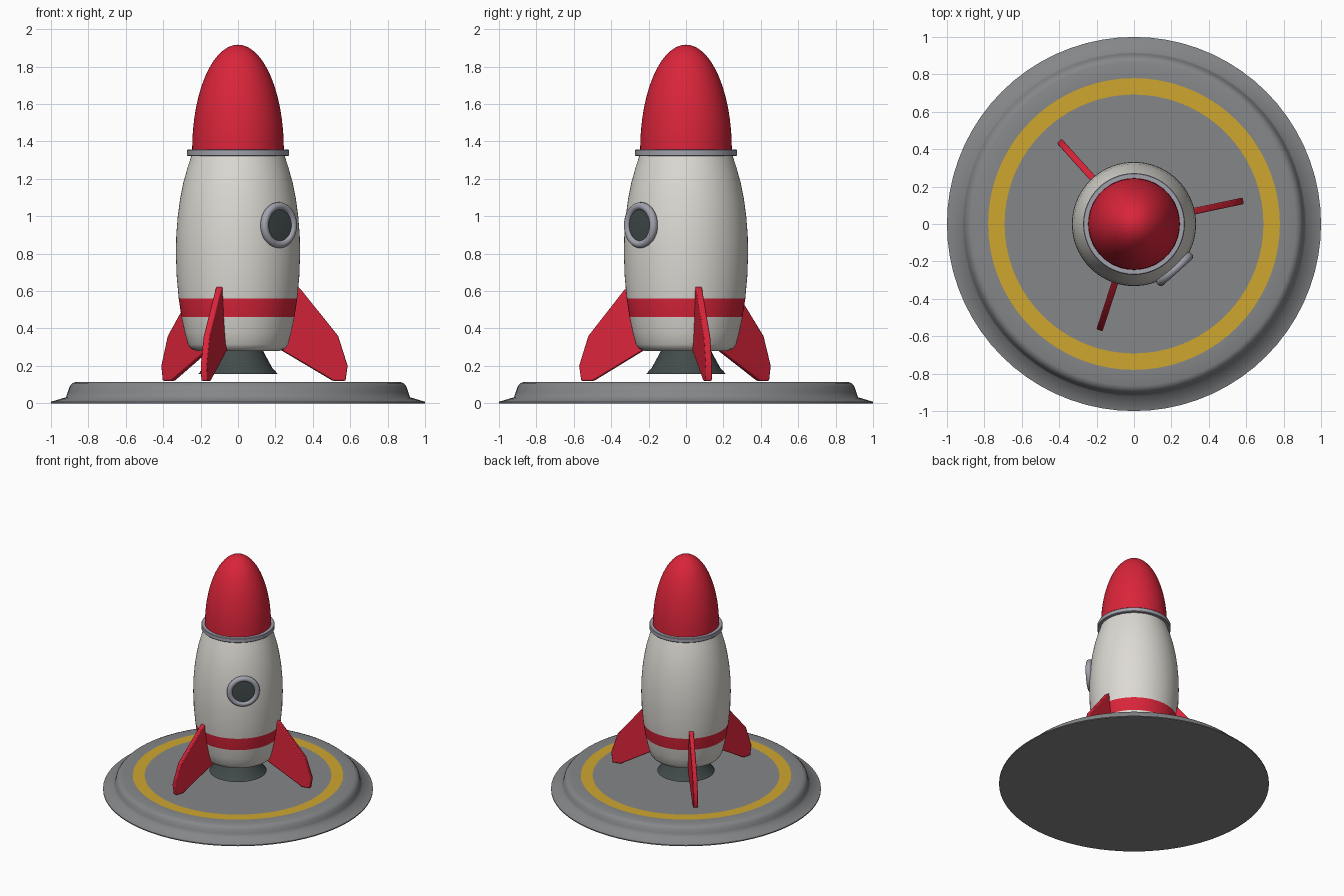
import bpy, bmesh
from math import radians, sin, cos, pi
from mathutils import Matrix, Vector

if "Cube" in bpy.data.objects:
    bpy.data.objects.remove(bpy.data.objects["Cube"])


def material(name, r, g, b):
    m = bpy.data.materials.new(name)
    m.use_nodes = True
    m.diffuse_color = (r, g, b, 1)
    m.node_tree.nodes["Principled BSDF"].inputs["Base Color"].default_value = (r, g, b, 1)
    return m


red = material("red paint", 0.70, 0.018, 0.042)
white = material("warm white", 0.72, 0.70, 0.65)
metal = material("light metal", 0.36, 0.36, 0.42)
dark = material("dark metal", 0.055, 0.07, 0.07)
concrete = material("pad grey", 0.235, 0.24, 0.25)
yellow = material("pad yellow", 0.62, 0.38, 0.03)


def finish(name, bm, mats, angle=40):
    """Turn a bmesh into a shaded object."""
    bmesh.ops.recalc_face_normals(bm, faces=bm.faces)
    mesh = bpy.data.meshes.new(name)
    bm.to_mesh(mesh)
    bm.free()
    for m in mats:
        mesh.materials.append(m)
    ob = bpy.data.objects.new(name, mesh)
    bpy.context.collection.objects.link(ob)
    bpy.ops.object.select_all(action='DESELECT')
    ob.select_set(True)
    bpy.context.view_layer.objects.active = ob
    bpy.ops.object.shade_smooth_by_angle(angle=radians(angle))
    return ob


def lathe(name, profile, mats, rule=None, closed=False, angle=40):
    """Revolve (radius, height) points; rule picks the colour of each face."""
    bm = bmesh.new()
    verts = [bm.verts.new((r, 0, z)) for r, z in profile]
    edges = [bm.edges.new(p) for p in zip(verts, verts[1:])]
    if closed:
        edges.append(bm.edges.new((verts[-1], verts[0])))
    bmesh.ops.spin(bm, geom=verts + edges, cent=(0, 0, 0), axis=(0, 0, 1),
                   angle=2 * pi, steps=72, use_duplicate=False)
    bmesh.ops.remove_doubles(bm, verts=bm.verts, dist=0.0005)
    if rule:
        for f in bm.faces:
            c = f.calc_center_median()
            f.material_index = rule(Vector((c.x, c.y)).length, c.z)
    return finish(name, bm, mats, angle)


# Landing pad with painted ring on its flat top
lathe("landing_pad",
      [(0, 0), (1, 0), (1, 0.008), (0.92, 0.032), (0.91, 0.06), (0.90, 0.09),
       (0.885, 0.108), (0.865, 0.115), (0.78, 0.115), (0.692, 0.115), (0, 0.115)],
      [concrete, yellow],
      lambda r, z: int(z > 0.11 and 0.69 < r < 0.78), angle=60)

# Hull with a red band
lathe("hull",
      [(0, 0.28), (0.22, 0.28), (0.25, 0.29), (0.268, 0.315), (0.285, 0.38),
       (0.302, 0.46), (0.317, 0.56), (0.328, 0.68), (0.332, 0.80), (0.33, 0.90),
       (0.322, 1.0), (0.31, 1.09), (0.292, 1.18), (0.27, 1.26), (0.247, 1.33), (0, 1.33)],
      [white, red],
      lambda r, z: int(0.46 < z < 0.56))

# Nose cone: half an ellipsoid
lathe("nose_cone",
      [(0, 1.35)] + [(0.245 * cos(t * pi / 40), 1.355 + 0.562 * sin(t * pi / 40))
                     for t in range(21)], [red])

# Collar between hull and nose
lathe("nose_collar",
      [(0.23, 1.322), (0.268, 1.322), (0.272, 1.326), (0.272, 1.353),
       (0.268, 1.357), (0.23, 1.357)], [metal], closed=True)

# Flared engine nozzle, hollow underneath
lathe("engine_nozzle",
      [(0.125, 0.30), (0.137, 0.275), (0.158, 0.235), (0.183, 0.19), (0.212, 0.157),
       (0.197, 0.157), (0.15, 0.215), (0.11, 0.27), (0, 0.27)], [dark])

# Porthole, facing outward midway between two fins
face_out = (Matrix.Rotation(radians(-48), 4, 'Z') @ Matrix.Translation((0.325, 0, 0.952))
            @ Matrix.Rotation(pi / 2, 4, 'Y'))
rim = lathe("porthole_rim",
            [(0.102 + 0.021 * cos(k * pi / 8), 0.023 * sin(k * pi / 8)) for k in range(16)],
            [metal], closed=True, angle=60)
glass = lathe("porthole_glass",
              [(0, -0.03), (0.095, -0.03), (0.095, 0.009), (0.05, 0.012), (0, 0.013)], [dark])
rim.matrix_world = face_out
glass.matrix_world = face_out

# Three fins
outline = [(0.21, 0.30), (0.52, 0.12), (0.585, 0.12), (0.597, 0.20), (0.545, 0.36),
           (0.34, 0.61), (0.325, 0.622), (0.27, 0.622)]
for name, heading in (("left_fin", 12), ("back_fin", 132), ("front_fin", 252)):
    bm = bmesh.new()
    base = bm.faces.new([bm.verts.new((r, -0.0175, z)) for r, z in outline])
    out = bmesh.ops.extrude_face_region(bm, geom=[base])
    bmesh.ops.translate(bm, vec=(0, 0.035, 0),
                        verts=[v for v in out["geom"] if isinstance(v, bmesh.types.BMVert)])
    fin = finish(name, bm, [red], angle=30)
    fin.rotation_euler.z = radians(heading)
    bevel = fin.modifiers.new("soft edges", 'BEVEL')
    bevel.width = 0.006
    bevel.segments = 2
